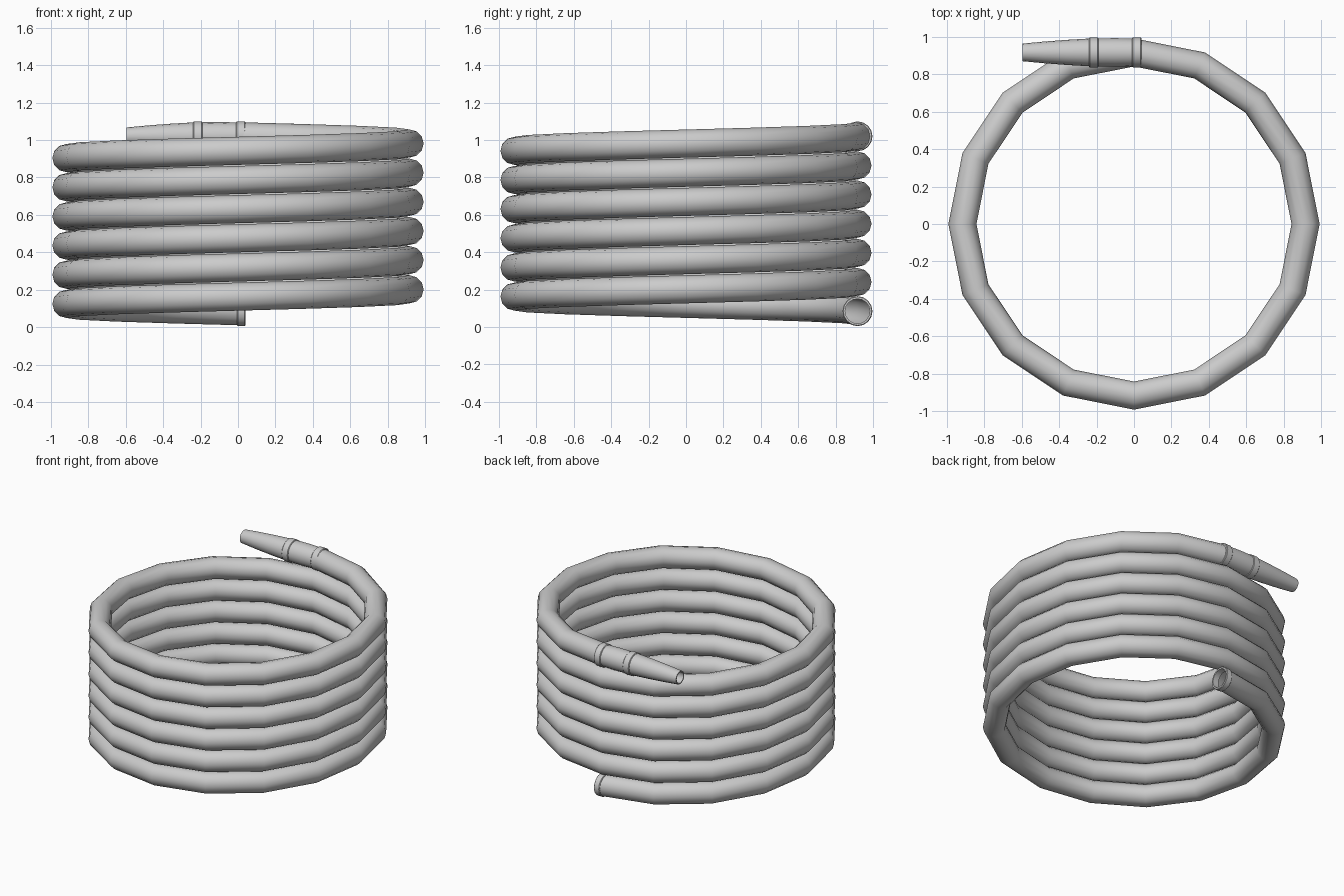
import bpy, bmesh
from math import sin, cos, pi
from mathutils import Vector

if "Cube" in bpy.data.objects:
    bpy.data.objects.remove(bpy.data.objects["Cube"])

TURNS, STEPS, SIDES = 6, 16, 12
COIL_R, TUBE_R = 0.917, 0.075
Z0, Z1 = 0.085, 1.02


def skin(name, rings, sharp=40):
    """Bridge a list of equal vertex rings into an open smooth tube."""
    bm = bmesh.new()
    loops = [[bm.verts.new(p) for p in ring] for ring in rings]
    for a, b in zip(loops, loops[1:]):
        n = len(a)
        for i in range(n):
            j = (i + 1) % n
            bm.faces.new((a[i], a[j], b[j], b[i]))
    bmesh.ops.recalc_face_normals(bm, faces=bm.faces)
    mesh = bpy.data.meshes.new(name)
    bm.to_mesh(mesh)
    bm.free()
    ob = bpy.data.objects.new(name, mesh)
    bpy.context.collection.objects.link(ob)
    bpy.ops.object.select_all(action='DESELECT')
    ob.select_set(True)
    bpy.context.view_layer.objects.active = ob
    bpy.ops.object.shade_smooth_by_angle(angle=sharp * pi / 180)
    return ob


def lathe_x(name, profile, z, sides=16):
    """Revolve (x, radius) pairs around the hose axis at the back of the coil."""
    rings = [[Vector((x, COIL_R + r * cos(2 * pi * i / sides),
                      z + r * sin(2 * pi * i / sides))) for i in range(sides)]
             for x, r in profile]
    return skin(name, rings, 30)


# Coiled hose: helix from the back, turning towards -x and rising
rings = []
count = TURNS * STEPS
for k in range(count + 1):
    t = k / count
    a = pi / 2 + 2 * pi * TURNS * t
    out = Vector((cos(a), sin(a), 0))
    mid = out * COIL_R + Vector((0, 0, Z0 + (Z1 - Z0) * t))
    rings.append([mid + out * TUBE_R * cos(2 * pi * i / SIDES)
                  + Vector((0, 0, TUBE_R * sin(2 * pi * i / SIDES)))
                  for i in range(SIDES)])
skin("coiled_hose", rings, 60)


# Collars: hollow bands at the open end, hose joint and nozzle base
def collar(name, x0, x1, z, inner=0.066, outer=0.08):
    c = 0.004
    lathe_x(name, [(x0, inner), (x0, outer - c), (x0 + c, outer), (x1 - c, outer),
                   (x1, outer - c), (x1, inner), (x0, inner)], z)


collar("open_end_collar", -0.005, 0.04, Z0)
collar("hose_joint_collar", -0.01, 0.04, Z1)
collar("nozzle_collar", -0.24, -0.19, Z1)

# Nozzle: straight sleeve, then a gently bulging taper with an open tip
lathe_x("nozzle", [(0.03, 0.073), (-0.1, 0.076), (-0.24, 0.074), (-0.36, 0.067),
                   (-0.48, 0.058), (-0.595, 0.047), (-0.595, 0.039),
                   (-0.45, 0.045), (-0.24, 0.06)], Z1)
